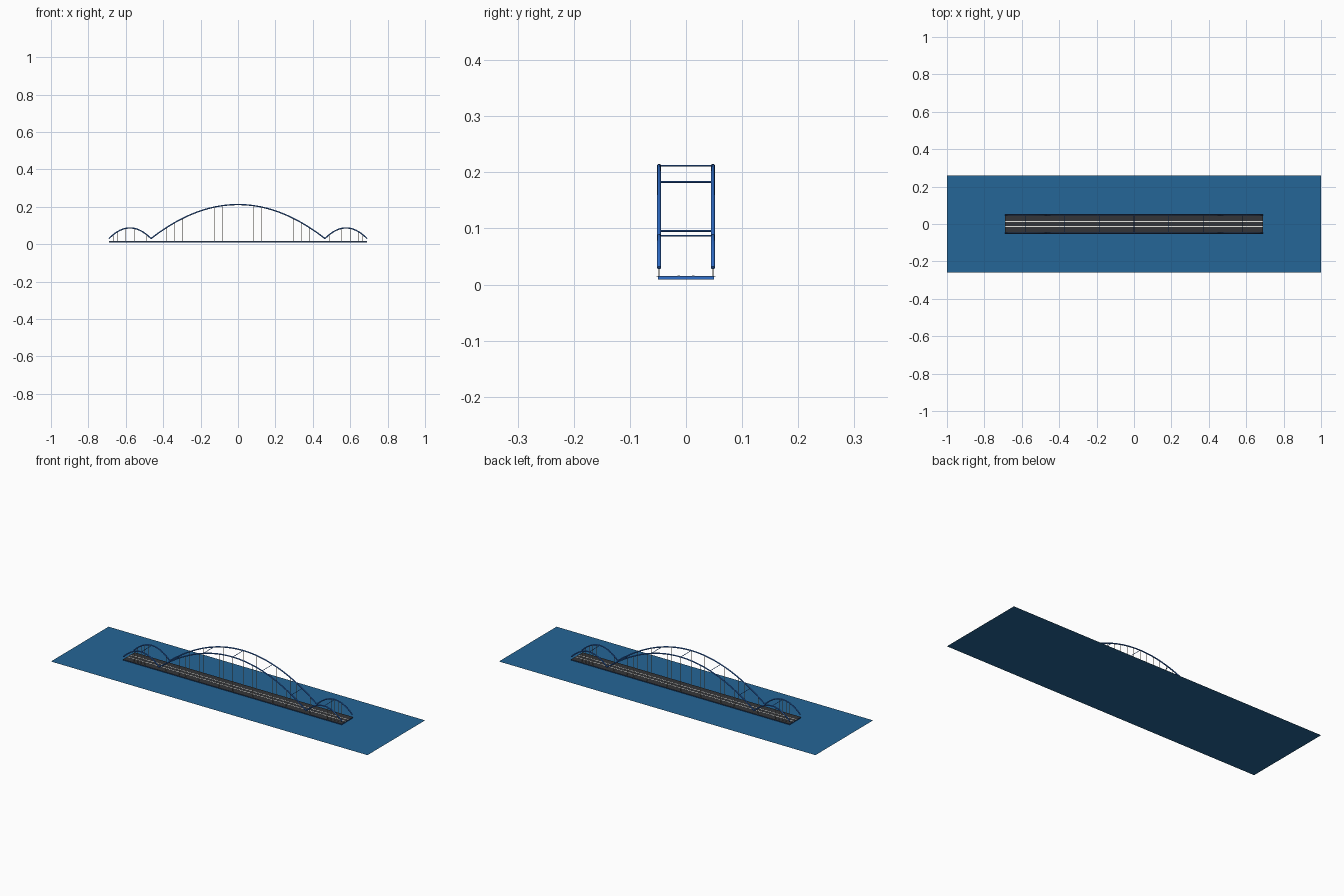
import bpy
from mathutils import Vector

cube = bpy.data.objects.get("Cube")
if cube:
    bpy.data.objects.remove(cube, do_unlink=True)


def material(name, rgb):
    m = bpy.data.materials.new(name)
    m.use_nodes = True
    m.diffuse_color = (*rgb, 1)
    m.node_tree.nodes["Principled BSDF"].inputs["Base Color"].default_value = (*rgb, 1)
    return m


WATER = material("water blue", (0.018, 0.133, 0.31))
STEEL = material("steel blue", (0.03, 0.16, 0.6))
ASPHALT = material("asphalt grey", (0.034, 0.036, 0.04))
PAINT = material("road paint white", (0.88, 0.88, 0.84))
CABLE = material("cable warm grey", (0.58, 0.5, 0.38))


def box(name, size, loc, mat):
    bpy.ops.mesh.primitive_cube_add(size=1, location=loc)
    ob = bpy.context.object
    ob.name = name
    ob.scale = size
    ob.data.materials.append(mat)


def tubes(name, paths, radius, mat):
    """Sweep a smooth round section along each path into one mesh."""
    cu = bpy.data.curves.new(name, "CURVE")
    cu.dimensions = "3D"
    cu.bevel_depth = radius
    cu.bevel_resolution = 6
    cu.use_fill_caps = True
    for path in paths:
        sp = cu.splines.new("POLY")
        sp.points.add(len(path) - 1)
        for p, co in zip(sp.points, path):
            p.co = (*co, 1)
    cu.materials.append(mat)
    ob = bpy.data.objects.new(name, cu)
    bpy.context.collection.objects.link(ob)
    bpy.ops.object.select_all(action="DESELECT")
    ob.select_set(True)
    bpy.context.view_layer.objects.active = ob
    bpy.ops.object.convert(target="MESH")
    bpy.ops.object.shade_smooth_by_angle()


HALF = 0.69        # half length of the deck
MAIN = 0.465       # half span of the main arch
ARCH_Y = 0.048     # arch planes
BASE = 0.03        # height of the arch feet
DECK = 0.015

# Water
bpy.ops.mesh.primitive_plane_add(size=1, location=(0, 0, 0))
water = bpy.context.object
water.name = "water"
water.scale = (2, 0.52, 1)
water.data.materials.append(WATER)

# Deck: girder, road slab and lane lines
box("deck_girder", (2 * HALF, 0.1, 0.005), (0, 0, 0.012), STEEL)
box("road_slab", (2 * HALF, 0.106, 0.001), (0, 0, DECK), ASPHALT)
for side, name in ((1, "left"), (-1, "right")):
    box(name + "_lane_line", (2 * HALF, 0.004, 0.0006),
        (0, side * 0.013, DECK + 0.0007), PAINT)

# Arch spans: name, centre, half span, rise, hanger intervals, brace stations
side_c, side_h = (HALF + MAIN) / 2, (HALF - MAIN) / 2
spans = [("main", 0, MAIN, 0.182, 22, (-0.8, -0.4, 0, 0.4, 0.8)),
         ("left_side", side_c, side_h, 0.057, 10, (0,)),
         ("right_side", -side_c, side_h, 0.057, 10, (0,))]

for name, centre, half, rise, count, braces in spans:
    def point(t, y):
        return Vector((centre + half * t, y, BASE + rise * (1 - t * t)))

    ribs, hangers = [], []
    for y in (-ARCH_Y, ARCH_Y):
        ribs.append([point(-1 + i / 24, y) for i in range(49)])
        for i in range(1, count):
            top = point(-1 + 2 * i / count, y)
            hangers.append([(top.x, y, DECK), top])
    tubes(name + "_arch_ribs", ribs, 0.0034, STEEL)
    tubes(name + "_hangers", hangers, 0.0006, CABLE)
    tubes(name + "_arch_braces",
          [[point(t, -ARCH_Y), point(t, ARCH_Y)] for t in braces], 0.0014, STEEL)
